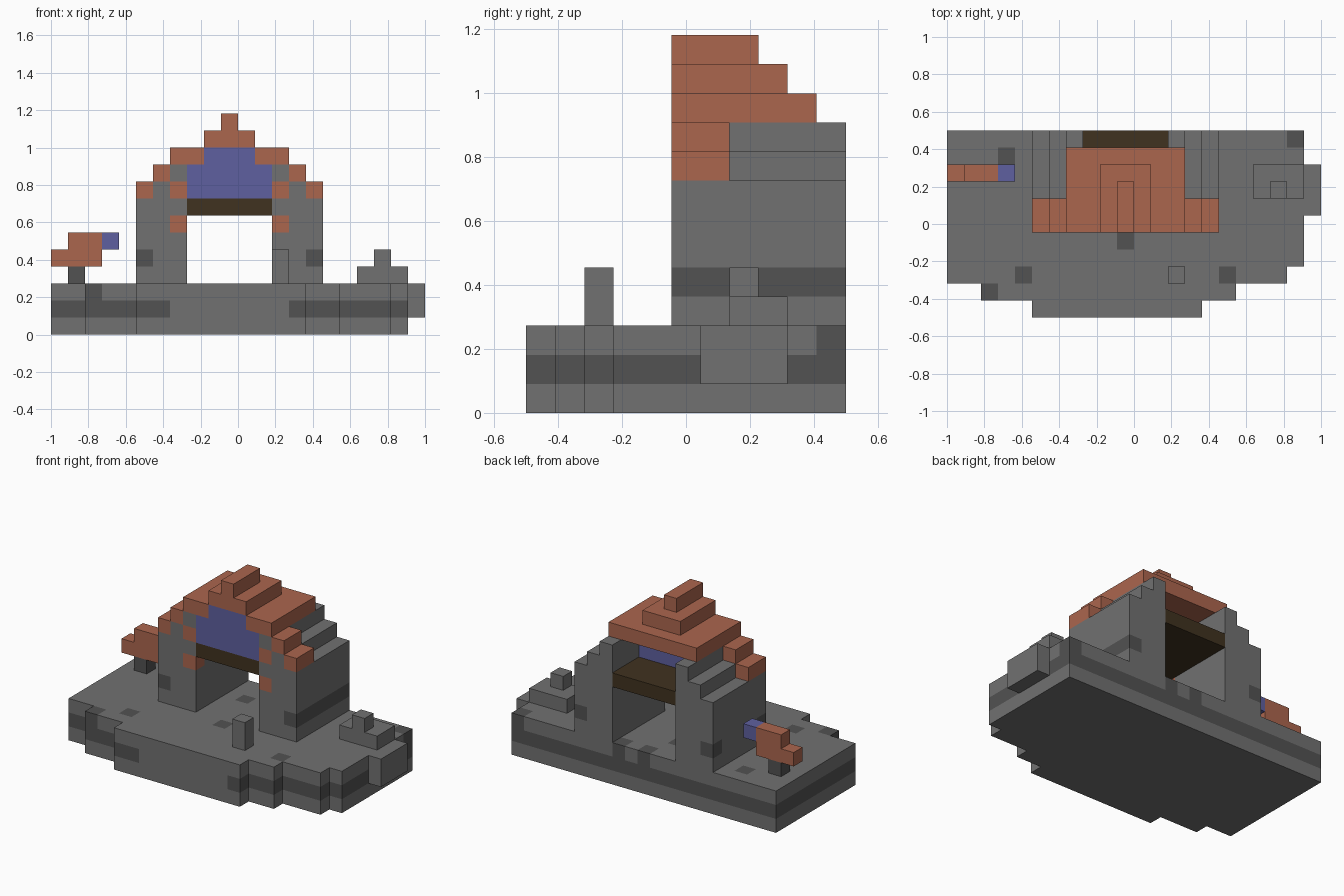
import bpy
import bmesh
from mathutils import Vector

cube = bpy.data.objects.get("Cube")
if cube:
    bpy.data.objects.remove(cube, do_unlink=True)

U = 1 / 11  # edge length of one block


def material(name, rgb):
    m = bpy.data.materials.new(name)
    m.use_nodes = True
    m.diffuse_color = (*rgb, 1)
    bsdf = m.node_tree.nodes["Principled BSDF"]
    bsdf.inputs["Base Color"].default_value = (*rgb, 1)
    bsdf.inputs["Roughness"].default_value = 0.9
    return m


STONE = material("stone grey", (0.165, 0.165, 0.165))
DARK = material("dark stone", (0.084, 0.084, 0.084))
RED = material("red brick", (0.41, 0.133, 0.076))
BLUE = material("blue panel", (0.114, 0.117, 0.35))
BROWN = material("dark wood", (0.051, 0.032, 0.014))

DIRECTIONS = [Vector(d) for d in
              ((1, 0, 0), (-1, 0, 0), (0, 1, 0), (0, -1, 0), (0, 0, 1), (0, 0, -1))]


def mirrored(boxes):
    """Boxes plus their reflections across the arch's centre plane."""
    return boxes + [(21 - b[1], 21 - b[0], *b[2:]) for b in boxes]


def blocks(name, boxes, main, paint=None, accent=None):
    """Outer skin of a union of boxes (x0, x1, y0, y1, z0, z1), in blocks.
    Blocks for which paint(x, y, z) holds take the accent material."""
    cells = {(x, y, z) for x0, x1, y0, y1, z0, z1 in boxes
             for x in range(x0, x1) for y in range(y0, y1) for z in range(z0, z1)}
    bm = bmesh.new()
    for cell in sorted(cells):
        for n in DIRECTIONS:
            if tuple(int(c + d) for c, d in zip(cell, n)) in cells:
                continue
            side = Vector((n.y, n.z, n.x))
            up = n.cross(side)
            mid = Vector(cell) + Vector((0.5, 0.5, 0.5)) + n / 2
            corners = [mid + (side * a + up * b) / 2
                       for a, b in ((-1, -1), (1, -1), (1, 1), (-1, 1))]
            face = bm.faces.new([bm.verts.new(c * U - Vector((1, 0.5, 0))) for c in corners])
            face.material_index = int(bool(paint and paint(*cell)))
    bmesh.ops.remove_doubles(bm, verts=bm.verts, dist=U / 100)
    mesh = bpy.data.meshes.new(name)
    bm.to_mesh(mesh)
    bm.free()
    mesh.materials.append(main)
    if accent:
        mesh.materials.append(accent)
    obj = bpy.data.objects.new(name, mesh)
    bpy.context.collection.objects.link(obj)
    return obj


# Stepped ground slab with a dark middle course and scattered dark stones
SPOTS = {(3, 9), (10, 4), (4, 2), (16, 2), (20, 10), (2, 1), (9, 8), (10, 10), (12, 10)}


def ground_dark(x, y, z):
    if z == 1:
        return x < 21 and not (y == 0 and 7 <= x <= 13)
    return z == 2 and (x, y) in SPOTS


blocks("ground_slab", [(0, 20, 2, 11, 0, 3), (20, 21, 3, 11, 0, 3), (2, 17, 1, 2, 0, 3),
                       (5, 15, 0, 1, 0, 3), (21, 22, 6, 9, 1, 3)],
       STONE, ground_dark, DARK)

# Arch piers with stepped tops
blocks("left_pier", [(15, 16, 5, 11, 3, 8), (14, 15, 5, 11, 3, 9), (13, 14, 6, 11, 3, 10)],
       STONE, lambda x, y, z: x == 15 and z == 4, DARK)
blocks("right_pier", [(5, 6, 5, 11, 3, 8), (6, 7, 5, 11, 3, 9), (7, 8, 6, 11, 3, 10)],
       STONE, lambda x, y, z: x == 5 and z == 4 and y in (5, 10), DARK)

# Front edge of the piers, with brick blocks set into the stone
blocks("pier_front_edges", mirrored([(7, 8, 5, 6, 3, 10)]),
       STONE, lambda x, y, z: z in (6, 8), RED)

# Timber floor and blue gable wall above the opening
blocks("timber_floor", [(8, 13, 5, 11, 7, 8)], BROWN)
blocks("gable_wall", [(8, 13, 5, 8, 8, 10)], BLUE)

# Stepped roof; the gable wall runs up into its lowest layer
blocks("roof", mirrored([(5, 6, 5, 7, 8, 9), (6, 7, 5, 7, 9, 10)])
       + [(7, 14, 5, 10, 10, 11), (9, 12, 5, 9, 11, 12), (10, 11, 5, 8, 12, 13)],
       RED, lambda x, y, z: z == 10 and 9 <= x <= 11 and y < 8, BLUE)

# Loose pieces around the arch
blocks("front_post", [(13, 14, 2, 3, 3, 5)], STONE)
blocks("rubble", [(18, 21, 7, 9, 3, 4), (19, 20, 7, 8, 4, 5)], STONE)
blocks("fragment_stand", [(1, 2, 8, 9, 3, 4)], DARK)
blocks("roof_fragment", [(0, 3, 8, 9, 4, 5), (1, 4, 8, 9, 5, 6)],
       RED, lambda x, y, z: x == 3, BLUE)
